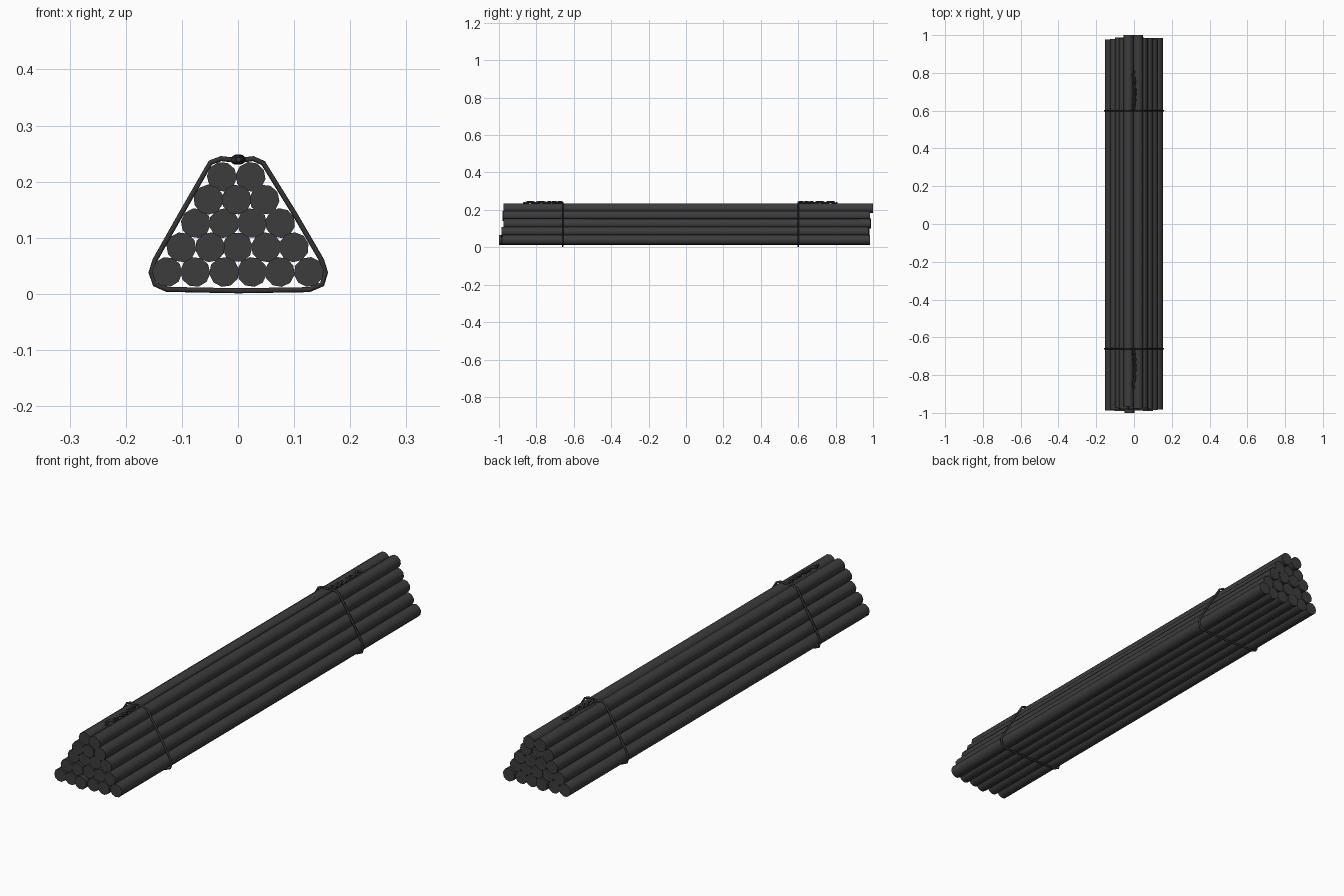
import bpy, math, random
from mathutils import Vector

if "Cube" in bpy.data.objects:
    bpy.data.objects.remove(bpy.data.objects["Cube"])

random.seed(4)

def make_mat(name, c):
    m = bpy.data.materials.new(name)
    m.diffuse_color = (c, c, c, 1)
    m.use_nodes = True
    m.node_tree.nodes["Principled BSDF"].inputs["Base Color"].default_value = m.diffuse_color
    return m

bar_mat = make_mat("dark_steel", 0.045)
wire_mat = make_mat("dark_wire", 0.035)

# Stacked bars: rows of 6, 5, 4, 3, 2, each slid a little along y
# (count, height, front end, back end)
rows = [(6, 0.039, -0.985, 0.98), (5, 0.083, -0.985, 0.977), (4, 0.126, -0.977, 0.985),
        (3, 0.168, -0.975, 0.985), (2, 0.2085, -0.972, 0.995)]
R = 0.0268
for r, (n, z, y0, y1) in enumerate(rows):
    for i in range(n):
        slide = random.uniform(-0.006, 0.005)
        front, back = y0 + slide, y1 + slide
        if (r, i) == (0, 2):
            front = -1.0
        if (r, i) == (4, 1):
            back = 1.0
        x = (i - (n - 1) / 2) * 0.0502 - (0.003 if r > 2 else 0) + random.uniform(-0.001, 0.001)
        bpy.ops.mesh.primitive_cylinder_add(
            vertices=10, radius=R, depth=back - front,
            location=(x, (front + back) / 2, z),
            rotation=(math.pi / 2, random.uniform(0, 0.6), 0))
        bar = bpy.context.object
        # spin about the bar's own axis only
        spin = bar.rotation_euler.y
        bar.rotation_euler = (math.pi / 2, 0, 0)
        for v in bar.data.vertices:
            c, s = math.cos(spin), math.sin(spin)
            v.co = (v.co.x * c - v.co.y * s, v.co.x * s + v.co.y * c, v.co.z)
        bar.name = f"bar_row{r + 1}_{i + 1}"
        bar.data.materials.append(bar_mat)
        bpy.ops.object.shade_smooth_by_angle(angle=math.radians(40))

# Wire loop around the stack, in the x-z plane
loop = [(-0.012, 0.239), (-0.03, 0.241), (-0.049, 0.234), (-0.1, 0.145), (-0.148, 0.06),
        (-0.155, 0.038), (-0.148, 0.017), (-0.127, 0.008), (0, 0.0055), (0.127, 0.0075),
        (0.15, 0.017), (0.156, 0.038), (0.149, 0.06), (0.1, 0.144), (0.045, 0.233),
        (0.027, 0.241), (0.012, 0.239)]

def tail(y, direction, length, phase):
    # One strand of the twisted tail, a helix lying on the top bars
    pts = []
    turns, steps = 3.5, 36
    for k in range(steps + 1):
        t = k / steps
        a = phase + t * turns * math.tau
        rad = 0.0062 * (1 - 0.25 * t)
        bend = 0.008 * math.sin(t * math.pi) - 0.004
        pts.append((bend + rad * math.cos(a), y + direction * length * t,
                    0.2395 + 0.8 * rad * math.sin(a)))
    return pts

def make_tie(name, y, direction, length):
    a = tail(y, direction, length, math.pi)
    b = tail(y, direction, length * 0.93, 0)
    path = a[::-1] + [(x, y, z) for x, z in loop] + b
    cu = bpy.data.curves.new(name, 'CURVE')
    cu.dimensions = '3D'
    cu.bevel_depth = 0.0046
    cu.bevel_resolution = 1
    cu.use_fill_caps = True
    sp = cu.splines.new('POLY')
    sp.points.add(len(path) - 1)
    for p, co in zip(sp.points, path):
        p.co = (*co, 1)
    ob = bpy.data.objects.new(name, cu)
    bpy.context.collection.objects.link(ob)
    cu.materials.append(wire_mat)
    bpy.ops.object.select_all(action='DESELECT')
    ob.select_set(True)
    bpy.context.view_layer.objects.active = ob
    bpy.ops.object.convert(target='MESH')
    bpy.ops.object.shade_smooth_by_angle(angle=math.radians(65))

# Two wire ties, tails pointing to the nearest end
make_tie("wire_tie_back", 0.60, 1, 0.21)
make_tie("wire_tie_front", -0.66, -1, 0.21)
